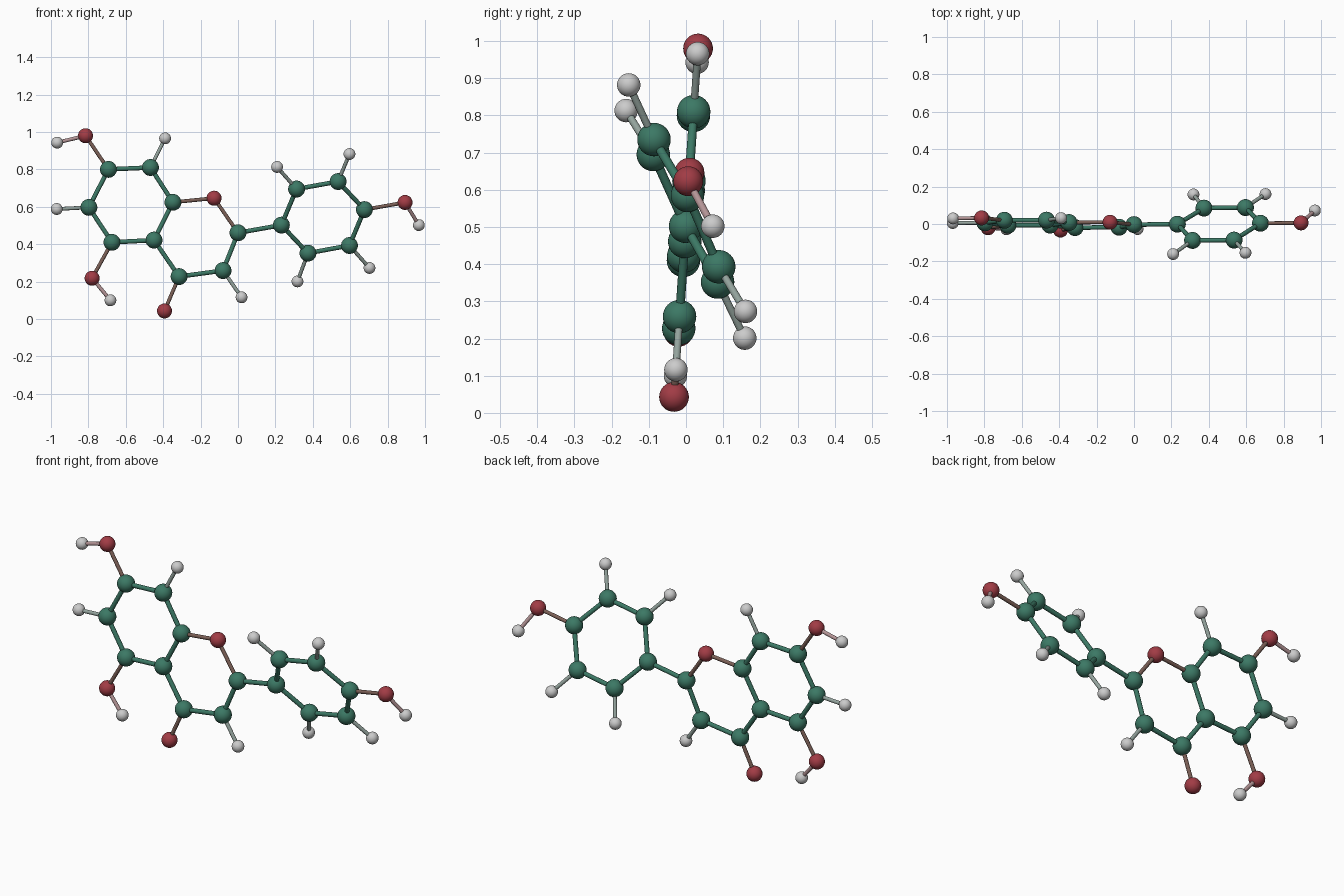
import bpy
from mathutils import Vector

if "Cube" in bpy.data.objects:
    bpy.data.objects.remove(bpy.data.objects["Cube"])


def material(name, rgb):
    m = bpy.data.materials.new(name)
    m.diffuse_color = (*rgb, 1)
    m.use_nodes = True
    m.node_tree.nodes["Principled BSDF"].inputs["Base Color"].default_value = m.diffuse_color
    return m


GREEN, RED, GREY = (0.045, 0.19, 0.13), (0.36, 0.045, 0.06), (0.55, 0.55, 0.55)
COLOR = {"C": GREEN, "O": RED, "H": GREY}
NAME = {"C": "carbon", "O": "oxygen", "H": "hydrogen"}
RADIUS = {"C": 0.045, "O": 0.04, "H": 0.0315}
MATS = {k: material(NAME[k] + "_paint", c) for k, c in COLOR.items()}


def bond_material(a, b):
    key = "".join(sorted(a + b))
    if key not in MATS:
        MATS[key] = material("bond_" + key, [(p + q) / 2 for p, q in zip(COLOR[a], COLOR[b])])
    return MATS[key] if a != b else MATS[a]


# Fused double ring: nearly flat, leaning slightly (x, z)
flat = {
    "C7": (-0.693, 0.80), "C8": (-0.468, 0.81), "C9": (-0.348, 0.624),
    "C10": (-0.449, 0.422), "C5": (-0.674, 0.41), "C6": (-0.797, 0.597),
    "O1": (-0.128, 0.646), "C2": (0.0, 0.461), "C3": (-0.08, 0.259),
    "C4": (-0.315, 0.227), "O4": (-0.393, 0.043), "O5": (-0.78, 0.218),
    "H5": (-0.682, 0.10), "O7": (-0.815, 0.98), "H7": (-0.967, 0.943),
    "H6": (-0.969, 0.588), "H8": (-0.39, 0.966), "H3": (0.019, 0.116),
}
atoms = {k: Vector((x, 0.069 * (z - 0.51), z)) for k, (x, z) in flat.items()}

# Twisted side ring (x, y, z)
twisted = {
    "C11": (0.232, -0.001, 0.502), "C12": (0.313, -0.088, 0.695),
    "C13": (0.535, -0.086, 0.735), "C14": (0.676, 0.004, 0.585),
    "C15": (0.596, 0.088, 0.393), "C16": (0.374, 0.085, 0.352),
    "O14": (0.893, 0.006, 0.623), "H14": (0.967, 0.072, 0.502),
    "H12": (0.209, -0.161, 0.813), "H13": (0.596, -0.154, 0.882),
    "H15": (0.703, 0.16, 0.273), "H16": (0.318, 0.158, 0.201),
}
atoms.update({k: Vector(v) for k, v in twisted.items()})

# Bonds as chains of neighbouring atoms
chains = [
    "C5 C6 C7 C8 C9 C10 C5", "C9 O1 C2 C3 C4 C10", "C4 O4", "C5 O5 H5",
    "C7 O7 H7", "C6 H6", "C8 H8", "C3 H3", "C2 C11",
    "C11 C12 C13 C14 C15 C16 C11", "C14 O14 H14",
    "C12 H12", "C13 H13", "C15 H15", "C16 H16",
]

# Atom balls
for key, pos in atoms.items():
    kind = key[0]
    bpy.ops.mesh.primitive_uv_sphere_add(segments=32, ring_count=16, radius=RADIUS[kind], location=pos)
    ob = bpy.context.object
    ob.name = f"{NAME[kind]}_ball_{key[1:]}"
    ob.data.materials.append(MATS[kind])
    bpy.ops.object.shade_smooth()

# Bond rods
for chain in chains:
    keys = chain.split()
    for a, b in zip(keys, keys[1:]):
        d = atoms[b] - atoms[a]
        r = 0.012 if a[0] == b[0] == "C" else 0.01
        bpy.ops.mesh.primitive_cylinder_add(vertices=16, radius=r, depth=d.length,
                                            location=(atoms[a] + atoms[b]) / 2,
                                            rotation=d.to_track_quat("Z", "Y").to_euler())
        ob = bpy.context.object
        ob.name = f"bond_rod_{a}_{b}"
        ob.data.materials.append(bond_material(a[0], b[0]))
        bpy.ops.object.shade_smooth_by_angle()
